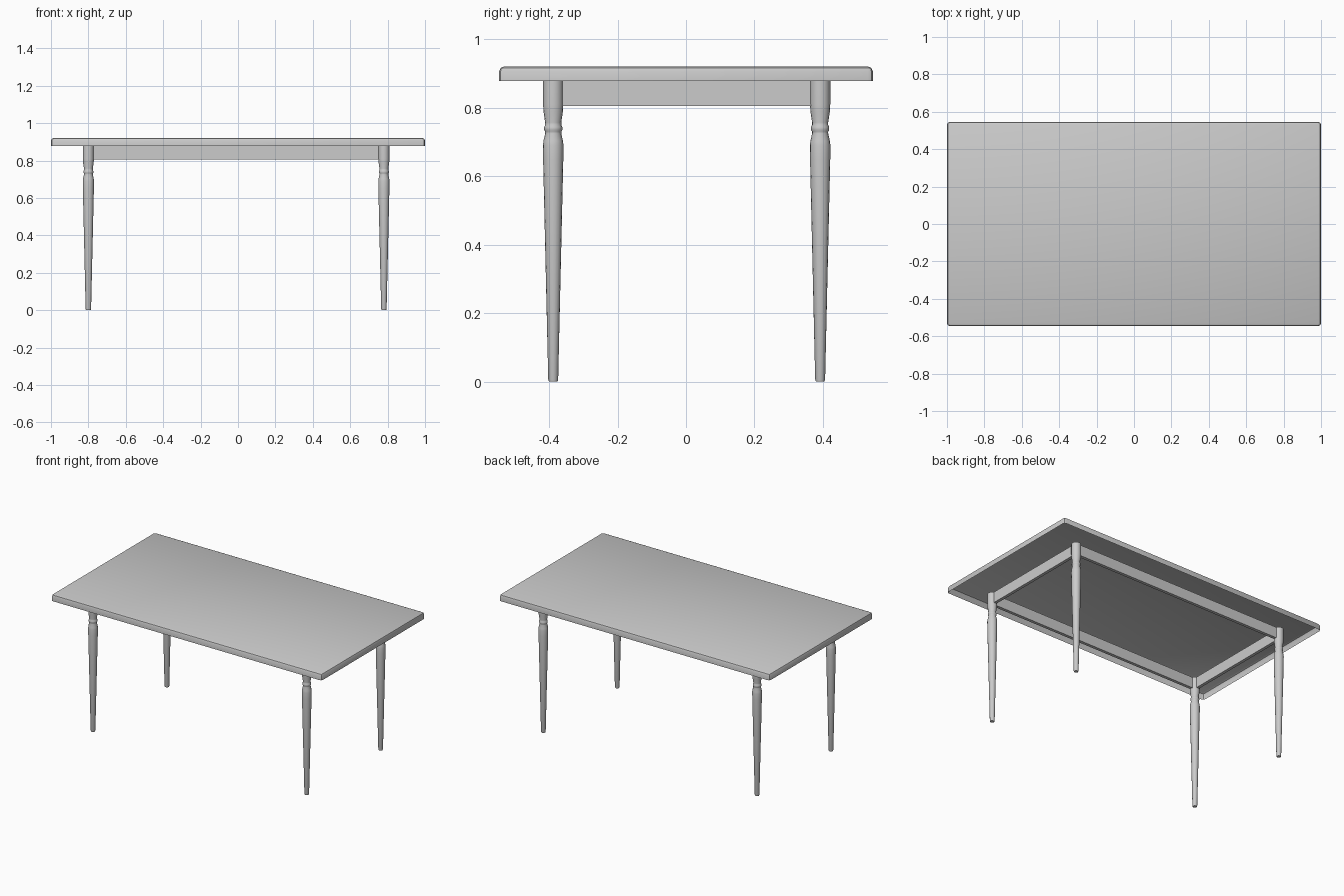
import bpy, bmesh, math

if "Cube" in bpy.data.objects:
    bpy.data.objects.remove(bpy.data.objects["Cube"])

LEG_X = (-0.80, 0.78)
LEG_Y = (-0.388, 0.392)
RIM_Z, TOP_Z = 0.878, 0.921


def add_object(name, bm, smooth=False):
    bmesh.ops.recalc_face_normals(bm, faces=bm.faces)
    mesh = bpy.data.meshes.new(name)
    bm.to_mesh(mesh)
    bm.free()
    obj = bpy.data.objects.new(name, mesh)
    bpy.context.collection.objects.link(obj)
    if smooth:
        bpy.ops.object.select_all(action='DESELECT')
        obj.select_set(True)
        bpy.context.view_layer.objects.active = obj
        bpy.ops.object.shade_smooth_by_angle(angle=math.radians(40))
    return obj


def box(bm, x0, x1, y0, y1, z0, z1):
    verts = bmesh.ops.create_cube(bm, size=1)["verts"]
    for v in verts:
        v.co.x = x1 if v.co.x > 0 else x0
        v.co.y = y1 if v.co.y > 0 else y0
        v.co.z = z1 if v.co.z > 0 else z0


# Table top: shell open underneath, rounded on its upper and corner edges
bm = bmesh.new()
box(bm, -1, 1, -0.546, 0.546, RIM_Z, TOP_Z)
bottom = [f for f in bm.faces if f.calc_center_median().z < RIM_Z + 0.001]
bmesh.ops.delete(bm, geom=bottom, context='FACES_ONLY')
edges = [e for e in bm.edges if len(e.link_faces) == 2]
bmesh.ops.bevel(bm, geom=edges, offset=0.015, segments=2, profile=0.5,
                affect='EDGES')
add_object("table_top", bm, smooth=True)

# Turned legs: (radius, height) profile from foot to top
PROFILE = [(0.0125, 0.0), (0.0145, 0.006), (0.0295, 0.65), (0.0300, 0.69),
           (0.0285, 0.703), (0.0235, 0.725), (0.0235, 0.730), (0.0265, 0.735),
           (0.0265, 0.744), (0.0235, 0.750), (0.0235, 0.757), (0.0285, 0.79),
           (0.0295, 0.81), (0.0295, RIM_Z)]
SIDES = 16


def leg(name, x, y):
    bm = bmesh.new()
    rings = []
    for r, z in PROFILE:
        rings.append([bm.verts.new((x + r * math.cos(2 * math.pi * i / SIDES),
                                    y + r * math.sin(2 * math.pi * i / SIDES), z))
                      for i in range(SIDES)])
    for a, b in zip(rings, rings[1:]):
        for i in range(SIDES):
            j = (i + 1) % SIDES
            bm.faces.new((a[i], a[j], b[j], b[i]))
    bm.faces.new(rings[0])
    bm.faces.new(rings[-1])
    add_object(name, bm, smooth=True)


for side, x in zip(("left", "right"), LEG_X):
    for end, y in zip(("front", "back"), LEG_Y):
        leg(f"{end}_{side}_leg", x, y)

# Apron rails running between the legs
T = 0.01
for name, y in zip(("front_apron", "back_apron"), LEG_Y):
    bm = bmesh.new()
    box(bm, LEG_X[0] + 0.02, LEG_X[1] - 0.02, y - T, y + T, 0.806, RIM_Z)
    add_object(name, bm)
for name, x in zip(("left_apron", "right_apron"), LEG_X):
    bm = bmesh.new()
    box(bm, x - T, x + T, LEG_Y[0] + 0.02, LEG_Y[1] - 0.02, 0.806, RIM_Z)
    add_object(name, bm)
